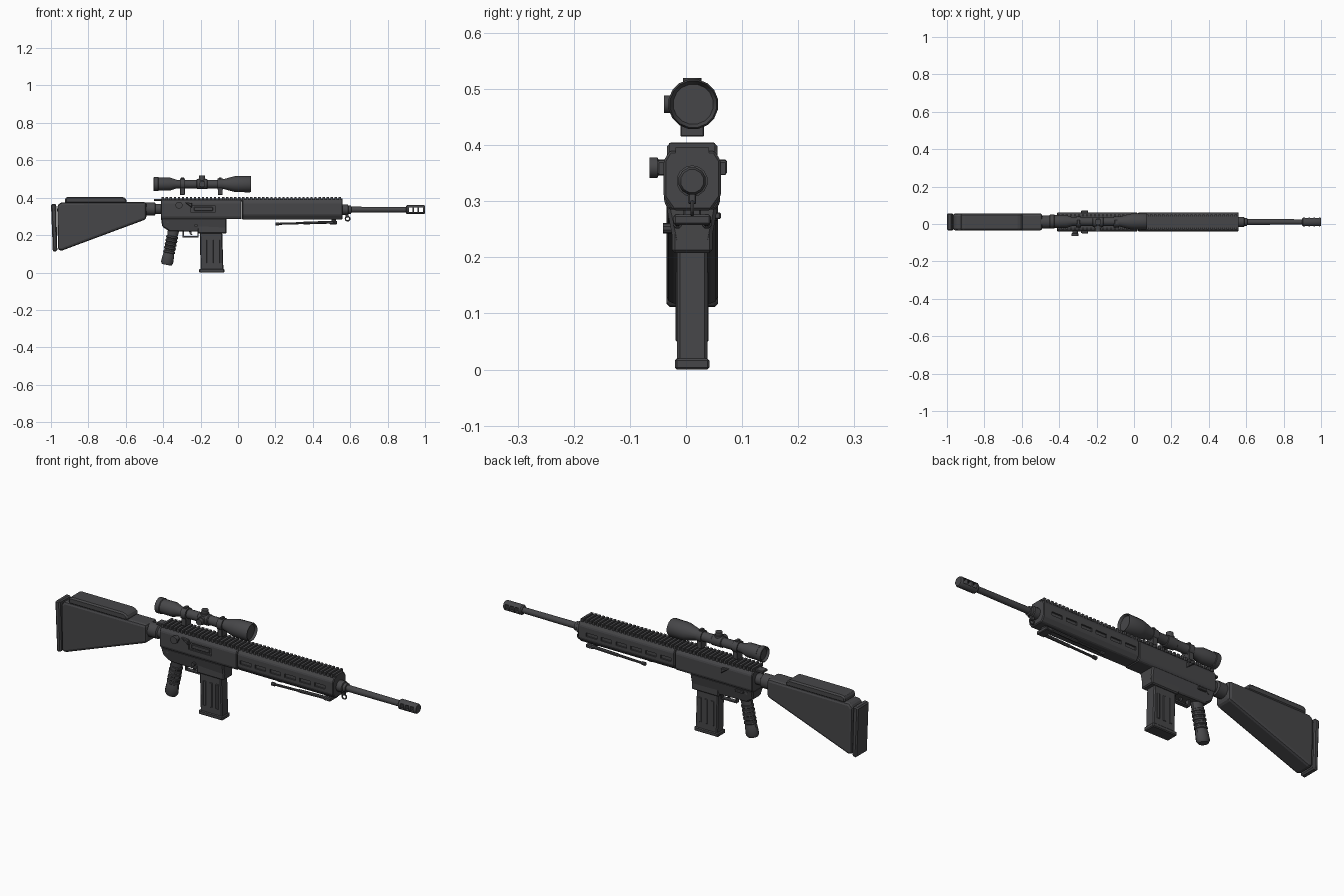
import bpy, bmesh, math
from mathutils import Vector, Matrix

if "Cube" in bpy.data.objects:
    bpy.data.objects.remove(bpy.data.objects["Cube"])

CY = 0.011   # centre line of the body across y
dark = bpy.data.materials.new("dark grey metal")
dark.diffuse_color = (0.062, 0.062, 0.066, 1)
dark.use_nodes = True
dark.node_tree.nodes["Principled BSDF"].inputs["Base Color"].default_value = dark.diffuse_color


def finish(name, bm, bevel=0, segments=1, smooth=False):
    bmesh.ops.recalc_face_normals(bm, faces=bm.faces)
    me = bpy.data.meshes.new(name)
    bm.to_mesh(me)
    bm.free()
    ob = bpy.data.objects.new(name, me)
    bpy.context.collection.objects.link(ob)
    me.materials.append(dark)
    if bevel:
        m = ob.modifiers.new("bevel", 'BEVEL')
        m.width, m.segments, m.limit_method = bevel, segments, 'ANGLE'
    if smooth:
        bpy.ops.object.select_all(action='DESELECT')
        bpy.context.view_layer.objects.active = ob
        ob.select_set(True)
        bpy.ops.object.shade_smooth_by_angle(angle=math.radians(35))
    return ob


def add_box(bm, x0, x1, y0, y1, z0, z1):
    mat = Matrix.Translation(((x0 + x1) / 2, (y0 + y1) / 2, (z0 + z1) / 2)) @ \
        Matrix.Diagonal((x1 - x0, y1 - y0, z1 - z0, 1))
    bmesh.ops.create_cube(bm, size=1, matrix=mat)


def boxes(name, specs, bevel=0):
    bm = bmesh.new()
    for s in specs:
        add_box(bm, *s)
    return finish(name, bm, bevel)


def prism(name, pts, half, bevel=0, segments=1, taper=None):
    """Side profile (x, z) given width about the centre line; taper = (z, factor) narrows points below z."""
    bm = bmesh.new()
    rings = []
    for s in (-1, 1):
        rings.append([bm.verts.new((x, CY + s * half * (taper[1] if taper and z < taper[0] else 1), z))
                      for x, z in pts])
    n = len(pts)
    bm.faces.new(rings[0])
    bm.faces.new(rings[1][::-1])
    for i in range(n):
        j = (i + 1) % n
        bm.faces.new((rings[0][i], rings[0][j], rings[1][j], rings[1][i]))
    return finish(name, bm, bevel, segments)


def section(name, pts, x0, x1):
    """Cross-section (y offset, z) extruded along x."""
    bm = bmesh.new()
    f = bm.faces.new([bm.verts.new((x0, CY + y, z)) for y, z in pts])
    r = bmesh.ops.extrude_face_region(bm, geom=[f])
    bmesh.ops.translate(bm, vec=(x1 - x0, 0, 0),
                        verts=[v for v in r['geom'] if isinstance(v, bmesh.types.BMVert)])
    return finish(name, bm, 0.004)


def lathe(name, origin, axis, prof, sides=16, squash=1.0):
    """Turn (distance, radius) pairs around an axis; squash narrows it across y."""
    axis = Vector(axis).normalized()
    side = Vector((0, 1, 0)) if abs(axis.y) < 0.9 else Vector((1, 0, 0))
    up = axis.cross(side).normalized()
    bm = bmesh.new()
    rings = []
    for d, r in prof:
        c = Vector(origin) + axis * d
        rings.append([bm.verts.new(c + side * (r * squash * math.cos(2 * math.pi * (k + .5) / sides))
                                   + up * (r * math.sin(2 * math.pi * (k + .5) / sides)))
                      for k in range(sides)])
    for a, b in zip(rings, rings[1:]):
        for k in range(sides):
            m = (k + 1) % sides
            bm.faces.new((a[k], a[m], b[m], b[k]))
    bm.faces.new(rings[0])
    bm.faces.new(rings[-1])
    return finish(name, bm, smooth=True)


def cut(target, name, specs):
    c = boxes(name, specs)
    c.hide_render = True
    c.hide_viewport = True
    m = target.modifiers.new(name, 'BOOLEAN')
    m.operation, m.object, m.solver = 'DIFFERENCE', c, 'EXACT'


# Shoulder stock, butt pad and cheek rest
prism("stock", [(-.967, .355), (-.95, .375), (-.49, .377), (-.49, .285), (-.62, .237), (-.94, .118), (-.962, .118)],
      .046, .014, 2)
prism("butt_pad", [(-1, .365), (-.972, .368), (-.966, .115), (-.99, .11)], .046, .006)
prism("cheek_rest", [(-.925, .37), (-.925, .397), (-.912, .405), (-.615, .405), (-.595, .39), (-.595, .37)], .045, .007)
lathe("stock_tube", (-.5, CY, .34), (1, 0, 0),
      [(0, .036), (.055, .036), (.06, .028), (.1, .028)], 12)
boxes("charging_handle", [(-.45, -.40, CY - .02, CY + .02, .382, .394)], .002)

# Upper receiver with ejection port
upper = section("upper_receiver", [(-.04, .388), (.04, .388), (.05, .372), (.05, .298), (.042, .285),
                                   (-.042, .285), (-.05, .298), (-.05, .372)], -.412, .02)
cut(upper, "port_cutter", [(-.25, -.122, -.08, -.03, .322, .358)])
boxes("bolt_cover", [(-.235, -.135, -.036, -.028, .33, .35)], .002)
prism("lower_receiver", [(-.412, .292), (-.405, .245), (-.37, .222), (-.075, .215), (-.062, .225), (-.06, .292)],
      .046, .006, 1, (.26, .7))
boxes("magazine_well", [(-.215, -.062, CY - .036, CY + .036, .208, .28)], .005)

# Side controls
lathe("forward_assist", (-.315, -.035, .36), (0, -1, 0), [(0, .015), (.014, .015), (.016, .019), (.03, .019)], 12)
prism("case_deflector", [(-.285, .375), (-.245, .345), (-.245, .372)], .062, .003).scale.y = 1
lathe("magazine_release", (-.225, -.015, .252), (0, -1, 0), [(0, .009), (.026, .009)], 10)
lathe("receiver_pin_rear", (-.375, -.03, .272), (0, 1, 0), [(0, .007), (.085, .007)], 10)
boxes("selector_lever", [(-.36, -.315, .045, .062, .268, .28)], .002)

# Handguard with side slots
guard = section("handguard", [(-.04, .39), (.04, .39), (.051, .372), (.051, .308), (.034, .284),
                              (-.034, .284), (-.051, .308), (-.051, .372)], .022, .56)
cut(guard, "slot_cutter", [(.04 + .083 * i, .1 + .083 * i, y - .008, y + .008, .325, .343)
                           for i in range(6) for y in (CY - .051, CY + .051)])

# Top rail with teeth
rail = [(-.41, .56, CY - .03, CY + .03, .38, .396)]
rail += [(-.408 + .0215 * i, -.396 + .0215 * i, CY - .041, CY + .041, .388, .404) for i in range(45)]
boxes("top_rail", rail)

# Barrel, gas block, sling ring and muzzle brake
lathe("barrel", (.54, CY, .336), (1, 0, 0),
      [(0, .028), (.048, .028), (.05, .022), (.064, .022), (.066, .016), (.37, .0145)], 14)
brake = lathe("muzzle_brake", (.898, CY, .336), (1, 0, 0),
              [(0, .018), (.006, .025), (.095, .025), (.102, .021)], 12)
cut(brake, "brake_cutter", [(.915 + .027 * i, .934 + .027 * i, -.05, .07, .323, .349) for i in range(3)])
boxes("sling_stud", [(.575, .592, CY - .007, CY + .007, .295, .325)], .002)
bpy.ops.mesh.primitive_torus_add(major_segments=14, minor_segments=6, major_radius=.012, minor_radius=.0035,
                                 location=(.586, CY, .288), rotation=(math.pi / 2, 0, 0))
ring = bpy.context.object
ring.name = "sling_ring"
ring.data.materials.append(dark)

# Folded bipod
for s, label in ((-1, "right"), (1, "left")):
    lathe("bipod_leg_" + label, (.2, CY + s * .026, .26), (1, 0, .03),
          [(0, .009), (.018, .009), (.02, .006), (.15, .006), (.152, .008), (.325, .008)], 8)
boxes("bipod_mount", [(.49, .53, CY - .033, CY + .033, .258, .276), (.50, .525, CY - .016, CY + .016, .27, .29)], .003)

# Magazine with ribs and base plate
prism("magazine", [(-.205, .23), (-.085, .23), (-.078, .015), (-.2, .015)], .027, .005)
prism("magazine_base", [(-.208, .02), (-.073, .02), (-.073, 0), (-.208, 0)], .031, .004)
boxes("magazine_ribs", [(x - .008, x + .008, CY - .0295, CY + .0295, .05, .175) for x in (-.175, -.14, -.105)], .002)

# Pistol grip with raised bands
grip = [(-.02, .032), (.03, .03)]
for i in range(5):
    d = .04 + .02 * i
    grip += [(d, .029), (d + .003, .033), (d + .011, .033), (d + .014, .029)]
grip += [(.15, .032), (.185, .034), (.198, .026)]
lathe("pistol_grip", (-.343, CY, .235), (-.2, 0, -1), grip, 12, .8)

# Trigger guard and trigger
boxes("trigger_guard", [(-.297, -.21, CY - .01, CY + .01, .188, .195), (-.297, -.29, CY - .01, CY + .01, .19, .23),
                        (-.217, -.21, CY - .01, CY + .01, .19, .23)])
prism("trigger", [(-.262, .23), (-.245, .23), (-.25, .212), (-.243, .2), (-.252, .2), (-.26, .212)], .005)

# Telescopic sight, turrets and mounts
SZ = .473
lathe("scope_tube", (-.452, CY + .002, SZ), (1, 0, 0),
      [(.012, .028), (0, .034), (.002, .038), (.025, .038), (.028, .035), (.09, .035), (.125, .023), (.36, .023),
       (.43, .042), (.445, .044), (.515, .045), (.522, .042), (.51, .036)], 16)
lathe("elevation_turret", (-.192, CY, SZ), (0, 0, 1), [(0, .02), (.03, .02), (.031, .017), (.047, .017)], 12)
lathe("windage_turret", (-.192, CY, SZ), (0, -1, 0), [(0, .02), (.032, .02), (.033, .016), (.05, .016)], 12)
lathe("turret_collar", (-.222, CY, SZ), (1, 0, 0), [(0, .023), (.004, .028), (.056, .028), (.06, .023)], 12)
for x, label in ((-.297, "rear"), (-.095, "front")):
    lathe("scope_ring_" + label, (x - .014, CY, SZ), (1, 0, 0), [(0, .03), (.028, .03)], 14)
    boxes("scope_mount_" + label, [(x - .013, x + .013, CY - .021, CY + .021, .415, .455),
                                   (x - .008, x + .008, CY - .012, CY + .012, .495, .508)], .002)
